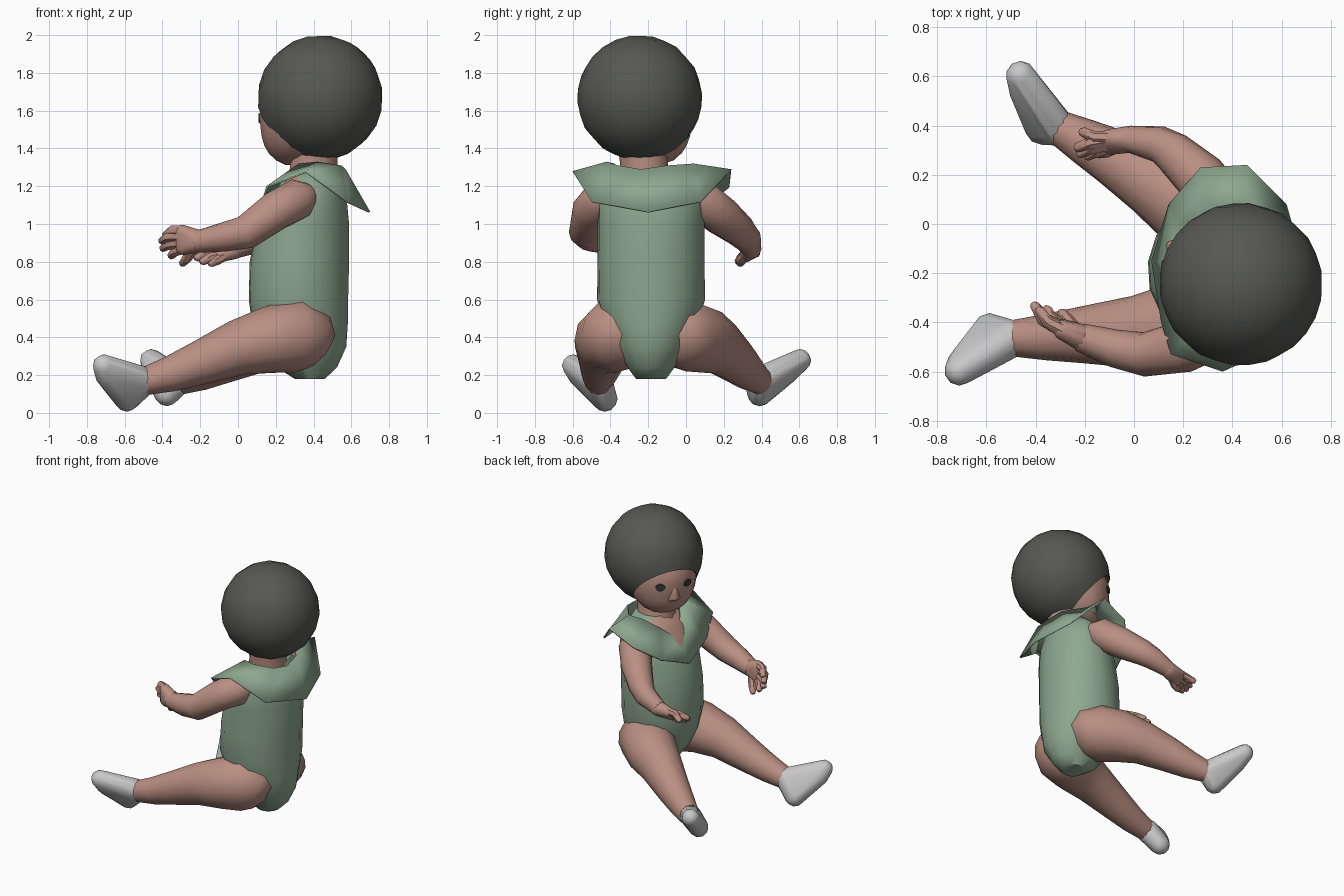
import bpy, bmesh, math
from mathutils import Vector as V, Matrix

if "Cube" in bpy.data.objects:
    bpy.data.objects.remove(bpy.data.objects["Cube"])


def material(name, rgb):
    m = bpy.data.materials.new(name)
    m.diffuse_color = (*rgb, 1)
    m.use_nodes = True
    m.node_tree.nodes["Principled BSDF"].inputs["Base Color"].default_value = m.diffuse_color
    return m


SKIN = material("skin", (0.49, 0.275, 0.225))
GREEN = material("sage green cloth", (0.27, 0.39, 0.275))
WHITE = material("white sock", (0.58, 0.58, 0.58))
DARK = material("dark hair", (0.095, 0.095, 0.085))
EYE = material("dark eye", (0.04, 0.045, 0.045))


def finish(bm, name, *mats, angle=50):
    bmesh.ops.recalc_face_normals(bm, faces=bm.faces)
    me = bpy.data.meshes.new(name)
    bm.to_mesh(me)
    bm.free()
    for m in mats:
        me.materials.append(m)
    for p in me.polygons:
        p.use_smooth = True
    me.set_sharp_from_angle(angle=math.radians(angle))
    ob = bpy.data.objects.new(name, me)
    bpy.context.collection.objects.link(ob)
    return ob


def bridge(bm, rings, cap_start=True, cap_end=True):
    """Join equal-length closed rings of points into a skin."""
    vs = [[bm.verts.new(p) for p in r] for r in rings]
    n = len(vs[0])
    for a, b in zip(vs, vs[1:]):
        for i in range(n):
            j = (i + 1) % n
            bm.faces.new((a[i], a[j], b[j], b[i]))
    if cap_start:
        bm.faces.new(vs[0][::-1])
    if cap_end:
        bm.faces.new(vs[-1])


def tube(name, path, mat, sides=12):
    """Limb: path holds (x, y, z, radius)."""
    pts = [V(p[:3]) for p in path]
    rings = []
    for k, p in enumerate(pts):
        t = (pts[min(k + 1, len(pts) - 1)] - pts[max(k - 1, 0)]).normalized()
        ref = V((0, 1, 0)) if abs(t.z) > 0.9 else V((0, 0, 1))
        u = t.cross(ref).normalized()
        w = u.cross(t)
        r = path[k][3]
        rings.append([p + r * (u * math.cos(a) + w * math.sin(a))
                      for a in (2 * math.pi * i / sides for i in range(sides))])
    bm = bmesh.new()
    bridge(bm, rings)
    return finish(bm, name, mat)


def hull(name, balls, mat):
    """Convex skin around balls (x, y, z, radius)."""
    bm = bmesh.new()
    for x, y, z, r in balls:
        bmesh.ops.create_icosphere(bm, subdivisions=2, radius=r,
                                   matrix=Matrix.Translation((x, y, z)))
    bmesh.ops.delete(bm, geom=bm.faces[:], context='FACES_ONLY')
    res = bmesh.ops.convex_hull(bm, input=bm.verts[:])
    junk = {g for g in res["geom_interior"] + res["geom_unused"]
            if isinstance(g, bmesh.types.BMVert)}
    bmesh.ops.delete(bm, geom=list(junk), context='VERTS')
    bmesh.ops.delete(bm, geom=[e for e in bm.edges if not e.link_faces], context='EDGES')
    return finish(bm, name, mat, angle=80)


# Torso in a bodysuit, turned slightly; skin at the open neckline
bm = bmesh.new()
turn = Matrix.Rotation(math.radians(-7), 3, 'Z')
sections = [(0.18, .38, .08, .08), (0.24, .365, .16, .125), (0.35, .35, .225, .2),
            (0.47, .328, .255, .25), (0.6, .32, .265, .288), (0.8, .325, .265, .285),
            (1.0, .345, .245, .285), (1.1, .365, .215, .285), (1.2, .385, .17, .25),
            (1.28, .40, .11, .16)]
bridge(bm, [[V((cx, -.185, z)) + turn @ V((rx * math.cos(a), ry * math.sin(a), 0))
             for a in (2 * math.pi * i / 16 for i in range(16))]
            for z, cx, rx, ry in sections])
for f in bm.faces:
    c = f.calc_center_median()
    f.material_index = int(c.z > 1.1 and c.x < .3)
finish(bm, "bodysuit_torso", GREEN, SKIN)
tube("neck", [(.39, -.21, 1.2, .14), (.40, -.22, 1.29, .125), (.40, -.23, 1.42, .13)], SKIN)

# Wide angular collar with a V neck
inner = [(.57, -.24, 1.29), (.54, -.36, 1.31), (.42, -.42, 1.33), (.32, -.38, 1.32),
         (.25, -.29, 1.24), (.18, -.17, 1.13), (.25, -.05, 1.24), (.34, .02, 1.31),
         (.44, .04, 1.32), (.55, -.1, 1.31)]
outer = [(.7, -.2, 1.065), (.58, -.5, 1.12), (.36, -.6, 1.28), (.15, -.53, 1.2),
         (.11, -.4, 1.07), (.07, -.15, .99), (.14, .08, 1.08), (.27, .23, 1.2),
         (.46, .24, 1.29), (.62, .08, 1.12)]
bm = bmesh.new()
bridge(bm, [inner, outer], False, False)
collar = finish(bm, "collar", GREEN, angle=25)
sol = collar.modifiers.new("thickness", 'SOLIDIFY')
sol.thickness = 0.01

# Legs and socks
tube("left_leg", [(.48, -.32, .36, .07), (.43, -.33, .385, .15), (.31, -.365, .415, .2),
                  (.16, -.42, .385, .175), (0, -.44, .345, .147), (-.2, -.45, .265, .117),
                  (-.36, -.46, .205, .094), (-.5, -.465, .165, .073)], SKIN)
tube("right_leg", [(.48, -.06, .36, .07), (.43, -.04, .385, .15), (.31, 0, .41, .19),
                   (.2, .1, .385, .175), (.07, .18, .345, .145), (-.08, .27, .27, .117),
                   (-.2, .335, .21, .094), (-.31, .395, .165, .07)], SKIN)
hull("left_sock", [(-.5, -.465, .17, .078), (-.587, -.43, .074, .068),
                   (-.69, -.56, .2, .066), (-.71, -.597, .25, .06)], WHITE)
hull("right_sock", [(-.315, .395, .172, .076), (-.375, .39, .103, .068),
                    (-.44, .54, .225, .066), (-.46, .603, .278, .06)], WHITE)

# Arms
tube("left_arm", [(.37, -.4, 1.15, .07), (.32, -.44, 1.135, .11), (.2, -.5, 1.07, .105),
                  (.04, -.53, .955, .09), (-.08, -.505, .93, .077), (-.22, -.46, .905, .058)], SKIN)
tube("right_arm", [(.39, .02, 1.15, .07), (.36, .08, 1.125, .11), (.27, .19, 1.04, .105),
                   (.16, .29, .96, .086), (.1, .325, .92, .075), (-.02, .345, .87, .054)], SKIN)


# Hands: a palm and five digits
def hand(side, palm, digits):
    hull(side + "_palm", palm, SKIN)
    for i, (root, mid, tip) in enumerate(digits):
        end = V(tip) + (V(tip) - V(mid)).normalized() * .012
        tube(f"{side}_finger_{i + 1}", [(*root, .03), (*mid, .027), (*tip, .02), (*end, .01)],
             SKIN, 7)


hand("left", [(-.2, -.465, .91, .057), (-.29, -.43, .955, .04), (-.29, -.425, .875, .04)],
     [((-.29, -.43, .965), (-.35, -.4, .965), (-.385, -.35, .94)),
      ((-.3, -.43, .935), (-.37, -.39, .93), (-.405, -.33, .91)),
      ((-.3, -.42, .9), (-.36, -.39, .89), (-.4, -.335, .87)),
      ((-.29, -.42, .87), (-.34, -.38, .85), (-.355, -.345, .83)),
      ((-.24, -.43, .87), (-.27, -.39, .82), (-.295, -.36, .79))])
hand("right", [(-.01, .345, .87, .055), (-.1, .35, .865, .036), (-.1, .315, .83, .034)],
     [((-.1, .35, .87), (-.16, .35, .865), (-.21, .375, .84)),
      ((-.1, .34, .86), (-.17, .33, .86), (-.23, .31, .84)),
      ((-.1, .325, .845), (-.17, .31, .84), (-.22, .285, .82)),
      ((-.1, .315, .83), (-.15, .295, .82), (-.19, .275, .8)),
      ((-.06, .32, .84), (-.11, .295, .81), (-.145, .285, .79))])

# Head: frame with forward, sideways and up directions
FWD = V((-.86, .51, 0)).normalized()
LAT = V((FWD.y, -FWD.x, 0))
UP = V((0, 0, 1))
HC = V((.40, -.235, 1.57))


def face_point(lat, z, lift=0.0):
    """Point on the front of the face."""
    dz = z - HC.z
    f = .295 * math.sqrt(max(0, 1 - (lat / .262) ** 2 - (dz / .28) ** 2))
    f += .045 * min(1, max(0, (1.5 - z) / .15))
    return HC + FWD * (f + lift) + LAT * lat + UP * dz


bm = bmesh.new()
bmesh.ops.create_uvsphere(bm, u_segments=24, v_segments=16, radius=1)
for v in bm.verts:
    x, y, z = v.co
    wz = HC.z + z * .28
    low = min(1, max(0, (1.5 - wz) / .15))
    back = min(1, max(0, (.35 - x) / .5))     # pull the back in under the hair
    push = .045 * low * min(1, max(0, x * 3))
    zs = .28 * (1 - .22 * back)
    v.co = HC + FWD * (x * .295 + push) + LAT * y * .262 * (1 - .12 * back) + UP * z * zs
finish(bm, "head", SKIN)

# Nose
hull("nose", [(*face_point(0, 1.54, -.03), .03), (*face_point(0, 1.475, .003), .022),
              (*face_point(.025, 1.465, -.014), .02), (*face_point(-.025, 1.465, -.014), .02)], SKIN)

# Eyes: thin discs lying on the face
for side, s in (("left", -1), ("right", 1)):
    p = face_point(s * .1, 1.56)
    a = (face_point(s * .1 + .01, 1.56) - face_point(s * .1 - .01, 1.56)).normalized()
    b = (face_point(s * .1, 1.57) - face_point(s * .1, 1.55)).normalized()
    n = a.cross(b).normalized()
    n = n if n.dot(FWD) > 0 else -n
    bm = bmesh.new()
    bridge(bm, [[p + n * h + a * .034 * math.cos(t) + b * .026 * math.sin(t)
                 for t in (2 * math.pi * i / 10 for i in range(10))] for h in (-.004, .004)])
    finish(bm, side + "_eye", EYE)

# Hair: ball with a round opening facing forward and down
bm = bmesh.new()
tilt = math.radians(-41)
axis = FWD * math.cos(tilt) + UP * math.sin(tilt)
cross = axis.cross(LAT)
C, R = V((.435, -.245, 1.668)), .332
angles = [43, 58, 74, 90, 106, 122, 138, 154, 170]
rings = [[C + R * (axis * math.cos(t) + math.sin(t) * (LAT * math.cos(a) + cross * math.sin(a)))
          for a in (2 * math.pi * i / 18 for i in range(18))] for t in map(math.radians, angles)]
rim = [p.lerp(C, .13) for p in rings[0]]   # rolled-in hairline
bridge(bm, [rim] + rings, False, True)
finish(bm, "hair", DARK)
